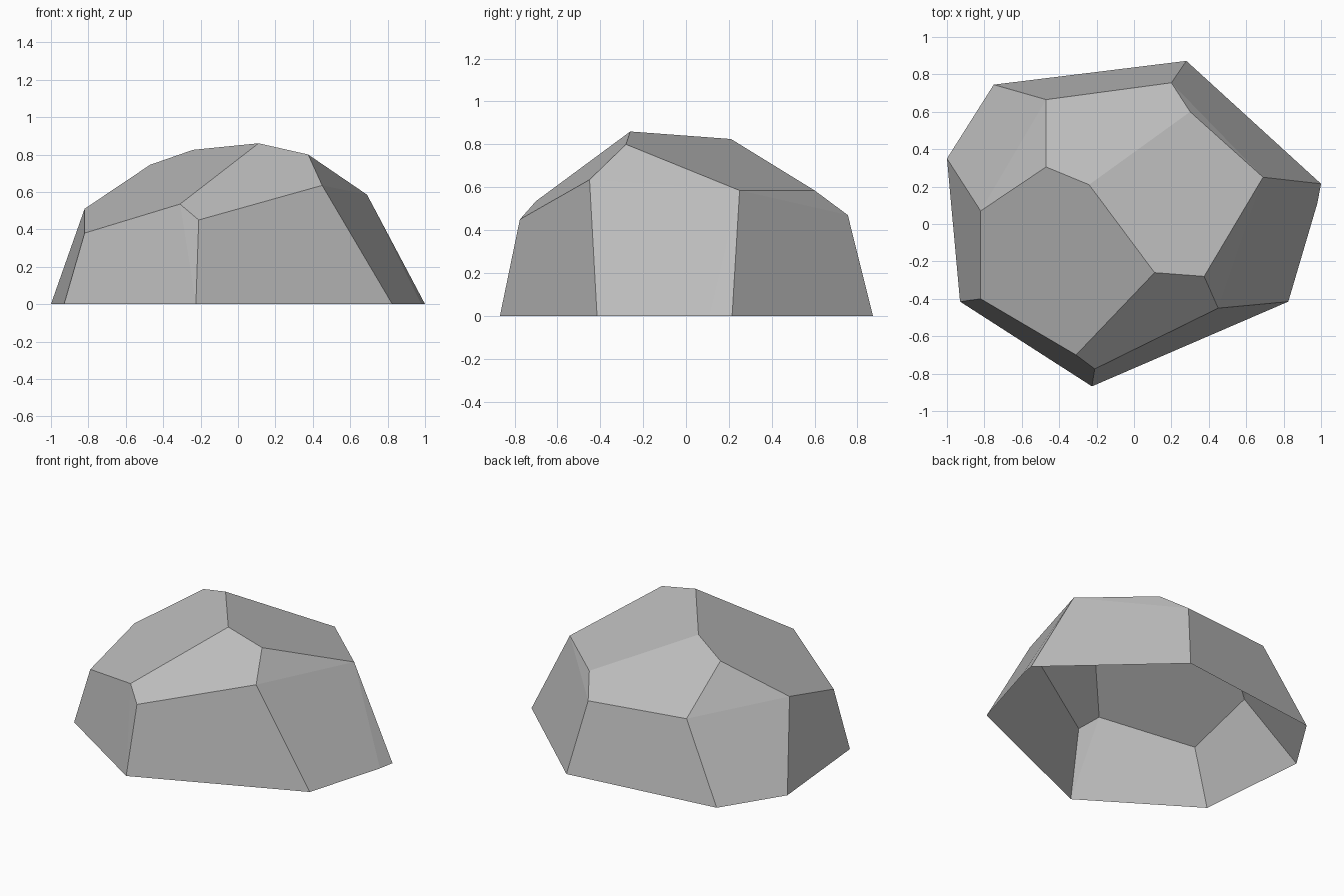
import bpy
import bmesh
from mathutils import Vector

default_cube = bpy.data.objects.get("Cube")
if default_cube:
    bpy.data.objects.remove(default_cube, do_unlink=True)


def make_material(name, colour):
    material = bpy.data.materials.new(name)
    material.use_nodes = True
    material.diffuse_color = colour
    shader = material.node_tree.nodes["Principled BSDF"]
    shader.inputs["Base Color"].default_value = colour
    shader.inputs["Roughness"].default_value = 0.9
    return material


def make_faceted_shell(name, corners, material):
    """Wrap flat facets around the corners and leave the underside open."""
    mesh = bpy.data.meshes.new(name)
    bm = bmesh.new()
    for corner in corners:
        bm.verts.new(Vector(corner))
    bmesh.ops.convex_hull(bm, input=bm.verts[:])
    bmesh.ops.recalc_face_normals(bm, faces=bm.faces[:])

    # Open underside
    underside = [face for face in bm.faces
                 if all(vert.co.z < 0.01 for vert in face.verts)]
    bmesh.ops.delete(bm, geom=underside, context="FACES")

    # Merge nearly coplanar triangles into broad facets
    bmesh.ops.dissolve_limit(bm, angle_limit=0.05,
                             verts=bm.verts[:], edges=bm.edges[:])
    for face in bm.faces:
        face.smooth = False
    bm.to_mesh(mesh)
    bm.free()
    mesh.materials.append(material)
    rock = bpy.data.objects.new(name, mesh)
    bpy.context.collection.objects.link(rock)
    return rock


# Ground outline, counter-clockwise from the front right corner
ground_outline = [
    (-0.93, -0.415), (-0.225, -0.868), (0.825, -0.415), (0.98, 0.11),
    (1.0, 0.215), (0.28, 0.872), (-0.75, 0.745), (-1.0, 0.35),
]
ground_corners = [(x, y, 0) for x, y in ground_outline]

# Shoulder corners, where the steep sides meet the sloping top
shoulder_corners = [
    (-0.82, -0.4, 0.38), (-0.31, -0.7, 0.535), (-0.21, -0.775, 0.45),
    (0.45, -0.45, 0.635), (0.69, 0.25, 0.585), (0.3, 0.6, 0.585),
    (0.2, 0.755, 0.47), (-0.47, 0.665, 0.494), (-0.82, 0.07, 0.51),
]

# Crown corners
crown_corners = [
    (0.11, -0.26, 0.86), (0.375, -0.28, 0.8),
    (-0.24, 0.21, 0.825), (-0.47, 0.305, 0.745),
]

stone_grey = make_material("stone grey", (0.5, 0.5, 0.5, 1))
make_faceted_shell("rock", ground_corners + shoulder_corners + crown_corners,
                   stone_grey)
